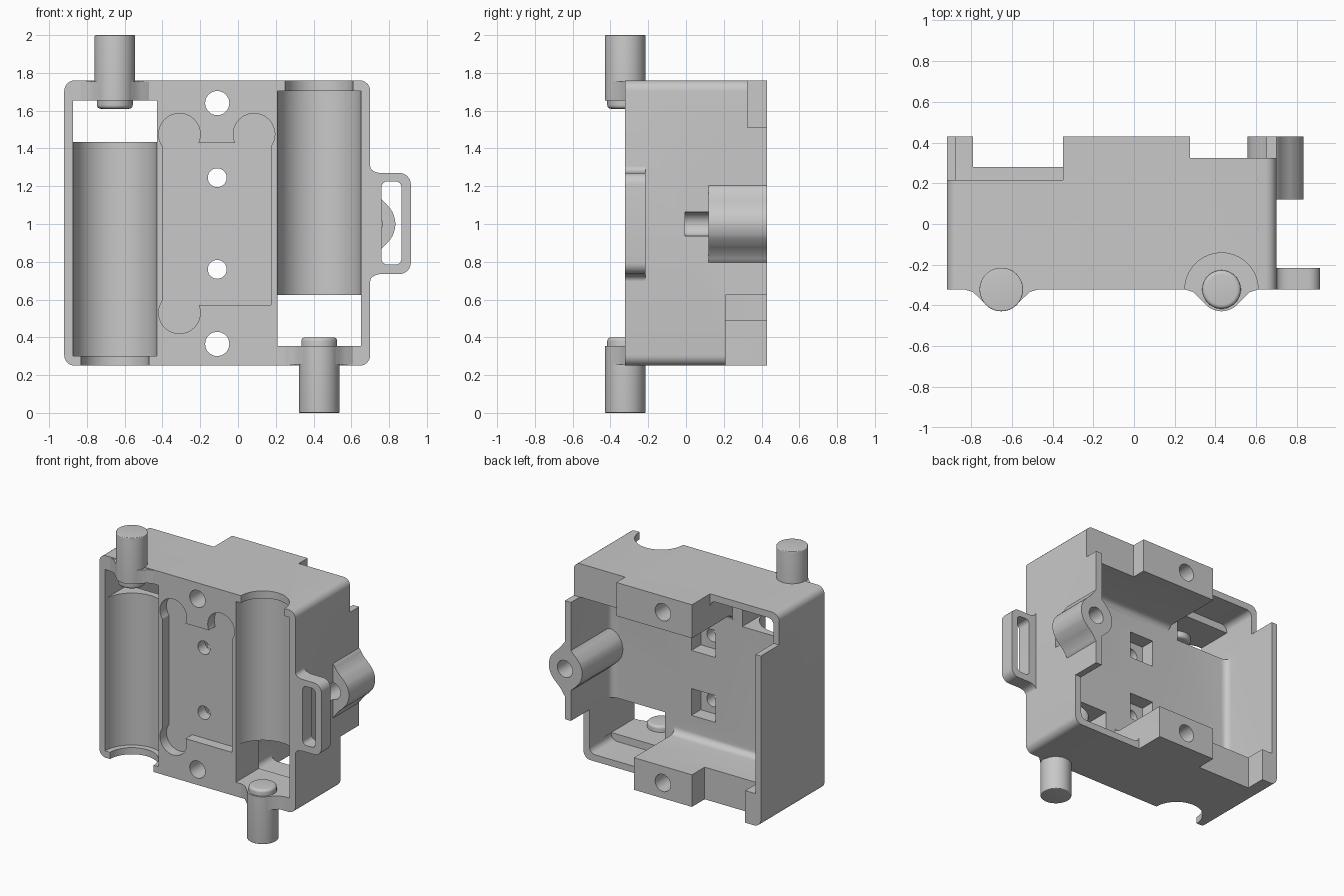
import bpy, bmesh, math
from mathutils import Vector

if "Cube" in bpy.data.objects:
    bpy.data.objects.remove(bpy.data.objects["Cube"])

grey = bpy.data.materials.new("plain_grey")
grey.use_nodes = True
grey.diffuse_color = (0.58, 0.58, 0.58, 1)
grey.node_tree.nodes["Principled BSDF"].inputs["Base Color"].default_value = (0.58, 0.58, 0.58, 1)

FRONT, FLOOR, BACK = -0.322, -0.05, 0.43
ROLLER_L, ROLLER_R = -0.652, 0.43


def rect(x0, x1, z0, z1):
    return [(x0, z0), (x1, z0), (x1, z1), (x0, z1)]


def circle(cx, cz, r, n=48):
    return [(cx + r * math.cos(2 * math.pi * i / n), cz + r * math.sin(2 * math.pi * i / n)) for i in range(n)]


def rounded(pts, r, n=6):
    """Round every corner of a polygon with a weighted quadratic arc."""
    out = []
    w = math.sqrt(0.5)
    for i, p in enumerate(pts):
        p, a, b = Vector(p), Vector(pts[i - 1]), Vector(pts[(i + 1) % len(pts)])
        s = p + (a - p).normalized() * min(r, (a - p).length * 0.49)
        e = p + (b - p).normalized() * min(r, (b - p).length * 0.49)
        for k in range(n + 1):
            t = k / n
            f = (1 - t) ** 2, 2 * t * (1 - t) * w, t * t
            out.append(tuple((s * f[0] + p * f[1] + e * f[2]) / sum(f)))
    return out


def prism(name, pts, lo, hi, axis="y"):
    """Extrude an xz profile along y, or an xy profile along z."""
    put = (lambda p, d: (p[0], d, p[1])) if axis == "y" else (lambda p, d: (p[0], p[1], d))
    bm = bmesh.new()
    face = bm.faces.new([bm.verts.new(put(p, lo)) for p in pts])
    res = bmesh.ops.extrude_face_region(bm, geom=[face])
    shift = Vector(put((0, 0), hi - lo))
    bmesh.ops.translate(bm, vec=shift, verts=[v for v in res["geom"] if isinstance(v, bmesh.types.BMVert)])
    bmesh.ops.recalc_face_normals(bm, faces=bm.faces)
    me = bpy.data.meshes.new(name)
    bm.to_mesh(me)
    bm.free()
    me.materials.append(grey)
    ob = bpy.data.objects.new(name, me)
    bpy.context.scene.collection.objects.link(ob)
    return ob


def bevel_end(ob, axis, level, width):
    """Round the rim of a prism at one end."""
    bm = bmesh.new()
    bm.from_mesh(ob.data)
    rim = [e for e in bm.edges if all(abs(v.co[axis] - level) < 1e-4 for v in e.verts)]
    bmesh.ops.bevel(bm, geom=rim, offset=width, segments=5, profile=0.5, affect="EDGES")
    bm.to_mesh(ob.data)
    bm.free()


def activate(ob):
    bpy.ops.object.select_all(action="DESELECT")
    ob.select_set(True)
    bpy.context.view_layer.objects.active = ob


def combine(ob, tool, op="DIFFERENCE"):
    mod = ob.modifiers.new("cut", "BOOLEAN")
    mod.operation, mod.object, mod.solver = op, tool, "EXACT"
    activate(ob)
    bpy.ops.object.modifier_apply(modifier=mod.name)
    bpy.data.objects.remove(tool)


def cut(ob, pts, lo, hi, axis="y"):
    combine(ob, prism("cutter", pts, lo, hi, axis))


def smooth(ob):
    activate(ob)
    bpy.ops.object.shade_smooth_by_angle(angle=math.radians(32))


# Housing block with rounded corners
body = prism("housing", rounded(rect(-0.92, 0.70, 0.25, 1.76), 0.055), FRONT, BACK)

# Main cavity, open at the back, with filleted floor edges
cavity = prism("cutter", rect(-0.875, 0.65, 0.49, 1.51), FLOOR, 1)
bevel_end(cavity, 1, FLOOR, 0.05)
combine(body, cavity)

# Deeper cavity pockets at two opposite corners
cut(body, rounded(rect(-0.875, -0.35, 1.435, 1.71), 0.045), FLOOR, 1)
cut(body, rounded(rect(0.13, 0.65, 0.30, 0.625), 0.045), FLOOR, 1)

# Stepped rear rim
for pts, y in ((rect(-1, -0.35, 1.53, 2), 0.215), (rect(0.275, 1, 1.51, 2), 0.325),
               (rect(0.13, 1, 0, 0.625), 0.21), (rect(-0.79, -0.35, 0, 0.495), 0.28)):
    cut(body, pts, y, 1)

# Screw boss on the side wall: long inside, short outside
half = [(0, 0.21), (0.035, 0.15), (0.095, 0.10), (0.133, 0.04)]
half += [(x, -z) for x, z in reversed(half)]
for side, start in ((1, 0.12), (-1, FLOOR - 0.02)):
    root = 0.70 - 0.02 if side > 0 else 0.69
    pts = [(root, 1.21)] + [(root + side * (x + 0.01) + 0.01, 1 + z) for x, z in half] + [(root, 0.79)]
    combine(body, prism("boss", rounded(pts, 0.05), start, BACK), "UNION")
cut(body, circle(0.70, 1, 0.063, 32), -0.005, 1)

# Roller troughs, their end notches and the through windows
for x, z0, z1, n0, n1, w0, w1 in ((ROLLER_L, 0.30, 1.44, 0.2, 0.31, 1.435, 1.655),
                                  (ROLLER_R, 0.62, 1.705, 1.69, 1.8, 0.355, 0.625)):
    cut(body, circle(x, FRONT, 0.222, 64), z0, z1, "z")
    cut(body, circle(x, FRONT, 0.18, 64), n0, n1, "z")
    cut(body, rect(x - 0.222, x + 0.222, w0, w1), -1, FLOOR + 0.08)

# Shallow front recess with three round lobes
cut(body, rect(-0.40, 0.175, 0.57, 1.43), -1, -0.245)
for x, z in ((-0.31, 1.475), (0.085, 1.475), (-0.31, 0.53)):
    cut(body, circle(x, z, 0.11), -1, -0.245)

# Screw holes and the square nut pockets behind the middle pair
for z in (0.365, 1.64):
    cut(body, circle(-0.11, z, 0.064, 32), -1, 1)
for z in (0.76, 1.245):
    cut(body, circle(-0.11, z, 0.05, 32), -1, 0.2)
    cut(body, rect(-0.21, -0.01, z - 0.1, z + 0.1), -0.16, 0.2)
smooth(body)

# Strap loop on the left side
outline = [(0.69, 0.66), (0.70, 0.66), (0.70, 0.735), (0.915, 0.735),
           (0.915, 1.27), (0.70, 1.27), (0.70, 1.34), (0.69, 1.34)]
loop = prism("strap_loop", rounded(outline, 0.06), FRONT, -0.215)
cut(loop, rounded(rect(0.76, 0.865, 0.785, 1.225), 0.03), -1, 1)
smooth(loop)

# Axle pins with rounded tips and flared lugs
flare = [(-0.20, 0.02), (-0.18, 0), (-0.14, -0.012), (-0.105, -0.045), (-0.075, -0.075)]
flare += [(-x, y) for x, y in reversed(flare)]
for label, x, pin, pin_end, tip, tip_end, lug in (
        ("upper", ROLLER_L, (1.655, 2), 2, (1.61, 1.70), 1.61, (1.655, 1.755)),
        ("lower", ROLLER_R, (0, 0.355), 0, (0.31, 0.40), 0.40, (0.255, 0.355))):
    shaft = prism(label + "_pin", circle(x, FRONT, 0.107), *pin, "z")
    bevel_end(shaft, 2, pin_end, 0.006)
    nose = prism(label + "_pin_tip", circle(x, FRONT, 0.095), *tip, "z")
    bevel_end(nose, 2, tip_end, 0.02)
    base = prism(label + "_pin_lug", [(x + px, FRONT + py) for px, py in flare], *lug, "z")
    for ob in (shaft, nose, base):
        smooth(ob)
